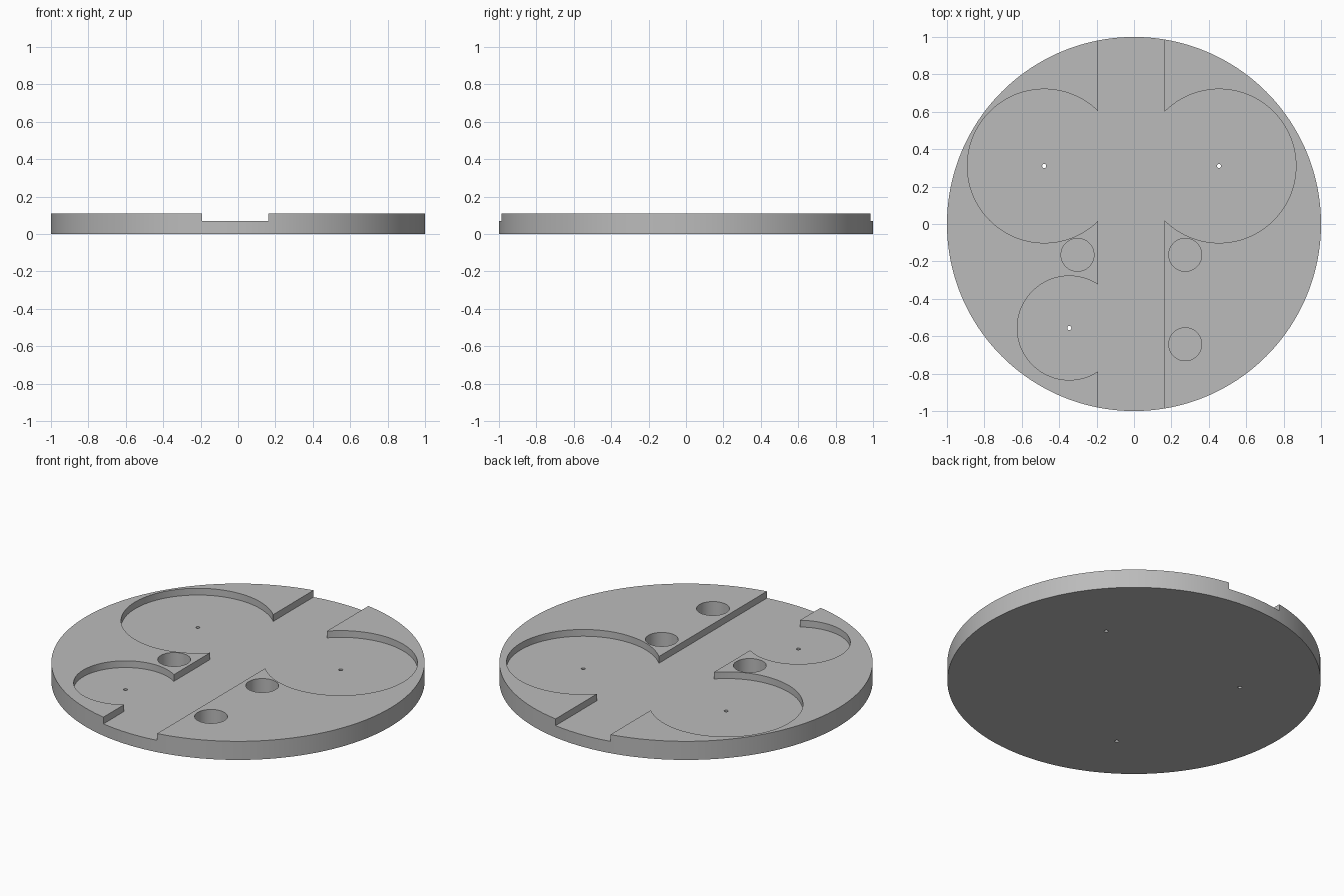
import bpy
import math

default = bpy.data.objects.get("Cube")
if default:
    bpy.data.objects.remove(default, do_unlink=True)

HEIGHT = 0.11      # plate thickness
FLOOR = 0.07       # floor of the channel and the round pockets
WELL_FLOOR = 0.02  # floor of the small blind wells
ABOVE = 0.2        # cutters reach past the top face

grey = bpy.data.materials.new("plain grey")
grey.use_nodes = True
colour = (0.5, 0.5, 0.5, 1)
grey.diffuse_color = colour
grey.node_tree.nodes["Principled BSDF"].inputs["Base Color"].default_value = colour


def cylinder(name, x, y, radius, bottom, top, sides):
    bpy.ops.mesh.primitive_cylinder_add(
        vertices=sides, radius=radius, depth=top - bottom,
        location=(x, y, (bottom + top) / 2))
    obj = bpy.context.object
    obj.name = name
    return obj


def box(name, x0, x1, y0, y1, z0, z1):
    bpy.ops.mesh.primitive_cube_add(
        size=1, location=((x0 + x1) / 2, (y0 + y1) / 2, (z0 + z1) / 2))
    obj = bpy.context.object
    obj.name = name
    obj.scale = (x1 - x0, y1 - y0, z1 - z0)
    return obj


def carve(target, cutter):
    bpy.context.view_layer.update()
    cut = target.modifiers.new(cutter.name, "BOOLEAN")
    cut.operation = "DIFFERENCE"
    cut.solver = "EXACT"
    cut.object = cutter
    bpy.ops.object.select_all(action="DESELECT")
    bpy.context.view_layer.objects.active = target
    target.select_set(True)
    bpy.ops.object.modifier_apply(modifier=cut.name)
    bpy.data.objects.remove(cutter, do_unlink=True)


# Round base plate
plate = cylinder("round_plate", 0, 0, 1, 0, HEIGHT, 192)
plate.data.materials.append(grey)

# Straight channel from front to back
carve(plate, box("channel", -0.193, 0.162, -1.2, 1.2, FLOOR, ABOVE))

# Round pockets opening into the channel, each with a centre pin hole
for x, y, radius in ((-0.48, 0.31, 0.411), (0.455, 0.31, 0.411), (-0.346, -0.556, 0.278)):
    carve(plate, cylinder("pocket", x, y, radius, FLOOR, ABOVE, 128))
    carve(plate, cylinder("pin_hole", x, y, 0.011, -0.1, ABOVE, 24))

# Small blind wells beside the channel
for x, y in ((-0.302, -0.165), (0.274, -0.165), (0.274, -0.643)):
    carve(plate, cylinder("well", x, y, 0.088, WELL_FLOOR, ABOVE, 64))

bpy.ops.object.shade_smooth_by_angle(angle=math.radians(30))
